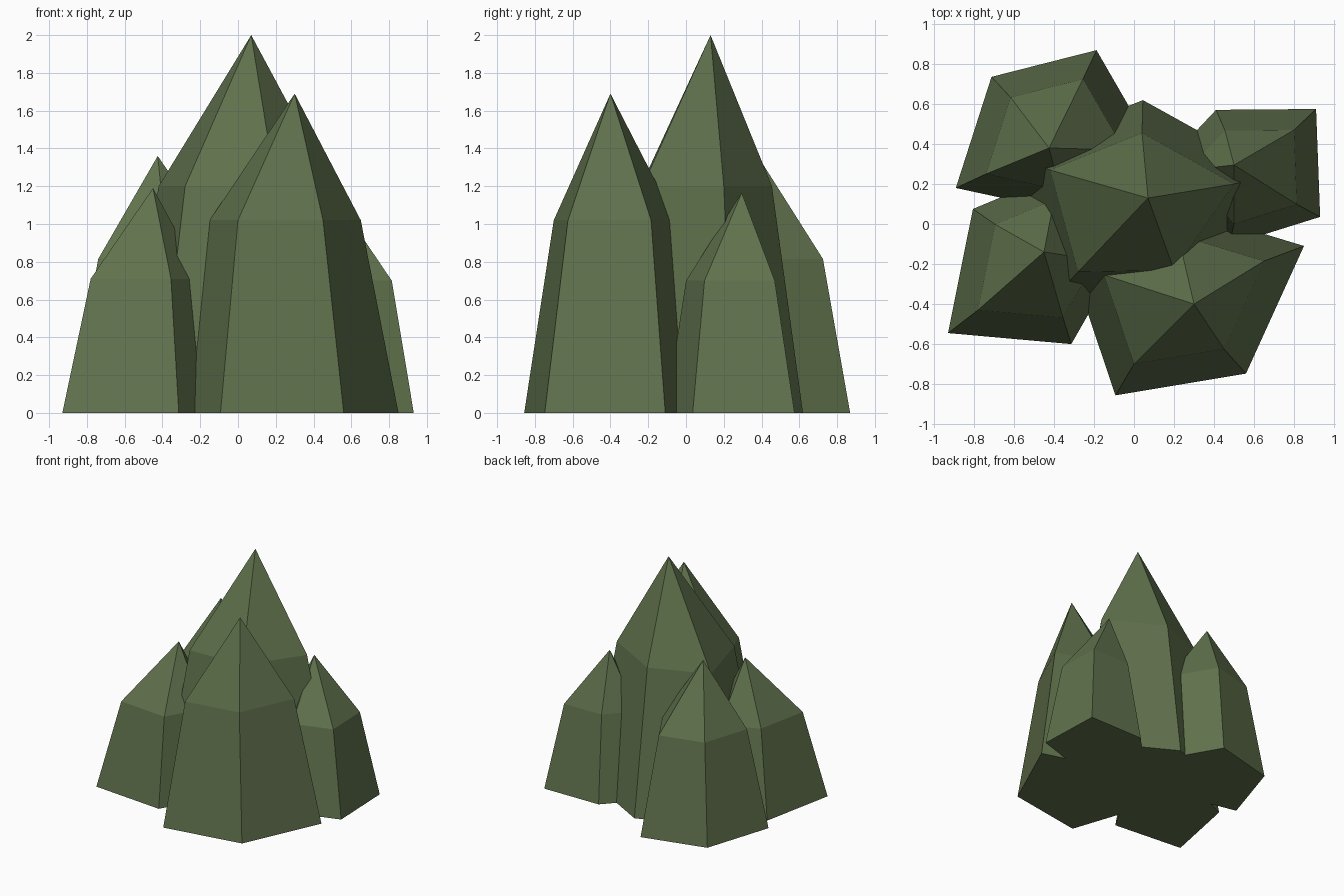
import bpy, bmesh

if "Cube" in bpy.data.objects:
    bpy.data.objects.remove(bpy.data.objects["Cube"])

mat = bpy.data.materials.new("dark_green_crystal")
mat.diffuse_color = (0.12, 0.17, 0.075, 1)
mat.use_nodes = True
mat.node_tree.nodes["Principled BSDF"].inputs["Base Color"].default_value = mat.diffuse_color


def crystal(name, apex, shoulder_z, ring, centre, flare=1.45):
    """Five-sided spike: base pentagon is the shoulder ring flared about a centre."""
    bm = bmesh.new()
    mid = [bm.verts.new((x, y, shoulder_z)) for x, y in ring]
    cx, cy = centre
    base = [bm.verts.new((cx + (x - cx) * flare, cy + (y - cy) * flare, 0)) for x, y in ring]
    tip = bm.verts.new(apex)
    for i in range(5):
        j = (i + 1) % 5
        bm.faces.new((base[i], base[j], mid[j], mid[i]))
        bm.faces.new((mid[i], mid[j], tip))
    bm.faces.new(base)
    bmesh.ops.recalc_face_normals(bm, faces=bm.faces)
    me = bpy.data.meshes.new(name)
    bm.to_mesh(me)
    bm.free()
    me.materials.append(mat)
    bpy.context.collection.objects.link(bpy.data.objects.new(name, me))


# tallest spike in the middle
crystal("centre_crystal", (0.07, 0.13, 2.0), 1.20,
        [(-0.42, 0.27), (0.04, 0.455), (0.5, 0.2), (0.2, -0.23), (-0.28, -0.24)], (0.03, 0.09))
# surrounding spikes
crystal("front_right_crystal", (0.30, -0.40, 1.69), 1.02,
        [(0.65, -0.185), (0.45, -0.625), (0.0, -0.70), (-0.15, -0.255), (0.22, -0.055)], (0.206, -0.352))
crystal("back_left_crystal", (-0.425, 0.38, 1.36), 0.815,
        [(-0.255, 0.725), (-0.617, 0.633), (-0.74, 0.25), (-0.37, 0.17), (-0.05, 0.37)], (-0.405, 0.405))
crystal("front_left_crystal", (-0.45, -0.14, 1.19), 0.71,
        [(-0.78, -0.43), (-0.355, -0.468), (-0.19, -0.18), (-0.40, 0.12), (-0.694, -0.002)], (-0.447, -0.174))
crystal("right_crystal", (0.50, 0.295, 1.165), 0.70,
        [(0.80, 0.47), (0.455, 0.467), (0.27, 0.27), (0.5, 0.0), (0.814, 0.098)], (0.555, 0.237))
